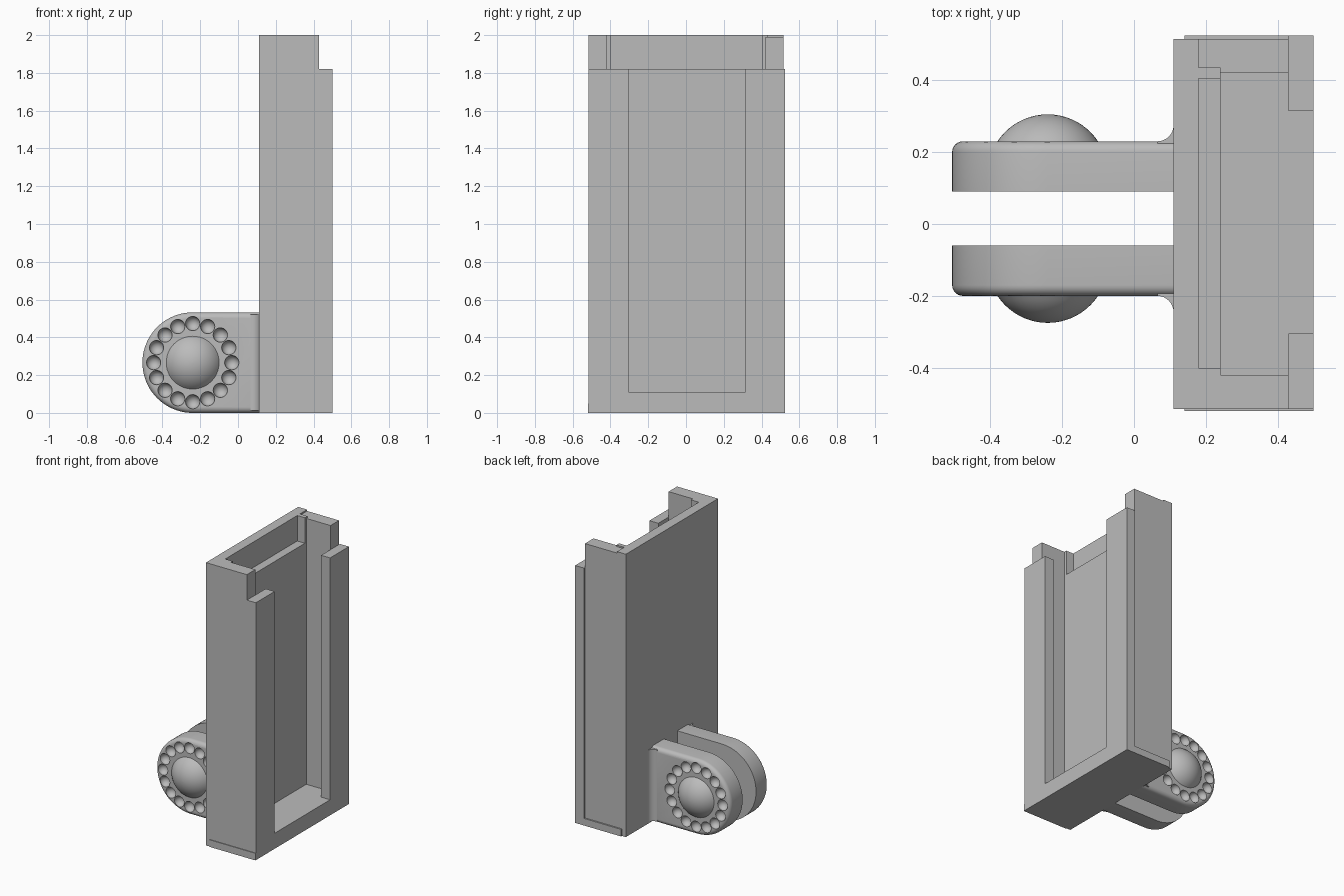
import bpy, bmesh
from math import sin, cos, pi, radians
from mathutils import Matrix

cube = bpy.data.objects.get("Cube")
if cube:
    bpy.data.objects.remove(cube, do_unlink=True)

GREY = (0.5, 0.5, 0.5, 1)
grey = bpy.data.materials.new("plain grey")
grey.use_nodes = True
grey.diffuse_color = GREY
grey.node_tree.nodes["Principled BSDF"].inputs["Base Color"].default_value = GREY


def finish(name, bm, smooth=False):
    bmesh.ops.recalc_face_normals(bm, faces=bm.faces)
    mesh = bpy.data.meshes.new(name)
    bm.to_mesh(mesh)
    bm.free()
    mesh.materials.append(grey)
    ob = bpy.data.objects.new(name, mesh)
    bpy.context.collection.objects.link(ob)
    if smooth:
        shade(ob)
    return ob


def select(ob):
    bpy.ops.object.select_all(action='DESELECT')
    ob.select_set(True)
    bpy.context.view_layer.objects.active = ob


def shade(ob):
    select(ob)
    bpy.ops.object.shade_smooth_by_angle(angle=radians(35))


def box(name, x, y, z):
    bm = bmesh.new()
    bmesh.ops.create_cube(bm, size=1)
    for v in bm.verts:
        v.co = [lo + (c + 0.5) * (hi - lo) for c, (lo, hi) in zip(v.co, (x, y, z))]
    return finish(name, bm)


def loft(name, rings, smooth=True):
    """Skin a stack of closed rings and cap both ends."""
    bm = bmesh.new()
    rows = [[bm.verts.new(p) for p in ring] for ring in rings]
    n = len(rows[0])
    for a, b in zip(rows, rows[1:]):
        for i in range(n):
            j = (i + 1) % n
            bm.faces.new((a[i], a[j], b[j], b[i]))
    bm.faces.new(rows[0])
    bm.faces.new(rows[-1])
    return finish(name, bm, smooth)


# Case: back, stepped inner panel, side walls, front lips and floor
box("back_plate", (0.11, 0.18), (-0.515, 0.515), (0, 2))
box("inner_panel", (0.18, 0.24), (-0.42, 0.43), (0.05, 1.82))
box("right_corner_post", (0.18, 0.24), (-0.42, -0.4), (1.82, 2))
box("left_corner_post", (0.18, 0.24), (0.405, 0.435), (1.82, 2))
box("right_side_wall", (0.18, 0.43), (-0.515, -0.42), (0.05, 2))
box("left_side_wall", (0.17, 0.43), (0.42, 0.515), (0.05, 1.99))
box("right_front_lip", (0.43, 0.5), (-0.515, -0.305), (0.05, 1.82))
box("left_front_lip", (0.43, 0.5), (0.315, 0.525), (0.05, 1.82))
box("tray_floor", (0.24, 0.5), (-0.42, 0.42), (0.05, 0.11))
box("base_plate", (0.14, 0.5), (-0.52, 0.525), (0, 0.05))

# Hinge: two rounded prongs, each with a dome and a ring of dimples
CX, CZ, R = -0.24, 0.266, 0.266
EDGE, WALL = 0.03, 0.11
SIDES = {"left": (1, 0.09, 0.23), "right": (-1, -0.06, -0.2)}


def tongue(y, r, steps=40):
    arc = [pi / 2 + pi * i / steps for i in range(steps + 1)]
    pts = [(CX + r * cos(a), y, CZ + r * sin(a)) for a in arc]
    return [(WALL, y, CZ + r)] + pts + [(WALL, y, CZ - r)]


def circle(y, r, steps=48):
    return [(CX + r * cos(2 * pi * i / steps), y, CZ + r * sin(2 * pi * i / steps))
            for i in range(steps)]


for side, (s, inner, outer) in SIDES.items():
    rings = [tongue(inner, R)]
    for i in range(7):
        a = pi / 2 * i / 6
        rings.append(tongue(outer - s * EDGE * (1 - sin(a)), R - EDGE * (1 - cos(a))))
    prong = loft(side + "_hinge_prong", rings, smooth=False)

    # dimple cutter
    bm = bmesh.new()
    for i in range(16):
        a = 2 * pi * i / 16
        place = Matrix.Translation((CX + 0.207 * cos(a), outer, CZ + 0.207 * sin(a)))
        bmesh.ops.create_uvsphere(bm, u_segments=20, v_segments=12, radius=0.038,
                                  matrix=place)
    cutter = finish(side + "_dimple_cutter", bm)
    cutter.hide_render = True
    mod = prong.modifiers.new("dimples", 'BOOLEAN')
    mod.operation, mod.solver, mod.object = 'DIFFERENCE', 'EXACT', cutter
    select(prong)
    bpy.ops.object.modifier_apply(modifier=mod.name)
    bpy.data.objects.remove(cutter, do_unlink=True)
    shade(prong)

    # domed pin head
    rad, height = 0.168, 0.075
    top = math_top = 0.98
    rings = [circle(outer - s * 0.01, 0.14)]
    for i in range(11):
        a = top * (1 - i / 10) + 0.01
        rings.append(circle(outer + s * (height - rad * (1 - cos(a))), rad * sin(a)))
    loft(side + "_pin_dome", rings)

    # concave fillet where the prong meets the case
    f = 0.045
    profile = [(WALL + 0.01, outer - s * 0.02), (WALL - f, outer - s * 0.02)]
    for i in range(9):
        a = pi / 2 * i / 8
        profile.append((WALL - f + f * sin(a), outer + s * f * (1 - cos(a))))
    profile.append((WALL + 0.01, outer + s * f))
    loft(side + "_root_fillet", [[(x, y, z) for x, y in profile] for z in (0.012, 0.52)])
